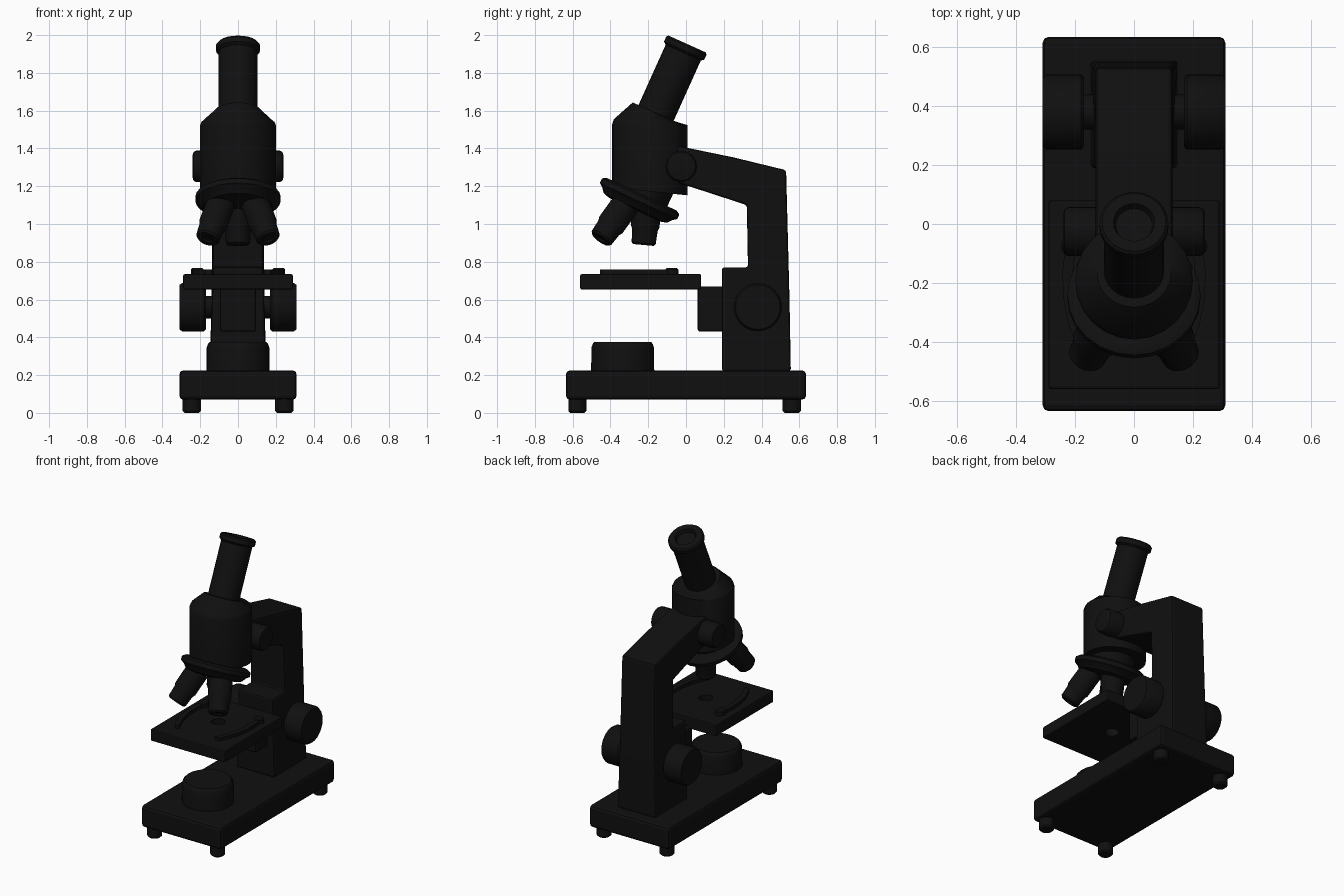
import bpy, bmesh, math
from mathutils import Vector, Matrix

if "Cube" in bpy.data.objects:
    bpy.data.objects.remove(bpy.data.objects["Cube"])

black = bpy.data.materials.new("black_enamel")
black.diffuse_color = (0.005, 0.005, 0.005, 1)
black.use_nodes = True
black.node_tree.nodes["Principled BSDF"].inputs["Base Color"].default_value = black.diffuse_color
SEG = 24


def finish(name, bm, smooth=True, bevel=0):
    bmesh.ops.remove_doubles(bm, verts=bm.verts, dist=1e-5)
    bmesh.ops.recalc_face_normals(bm, faces=bm.faces)
    me = bpy.data.meshes.new(name)
    bm.to_mesh(me)
    bm.free()
    me.materials.append(black)
    ob = bpy.data.objects.new(name, me)
    bpy.context.collection.objects.link(ob)
    if bevel:
        m = ob.modifiers.new("bevel", 'BEVEL')
        m.width, m.segments, m.limit_method = bevel, 2, 'ANGLE'
    if smooth:
        bpy.ops.object.select_all(action='DESELECT')
        ob.select_set(True)
        bpy.context.view_layer.objects.active = ob
        bpy.ops.object.shade_smooth_by_angle(angle=math.radians(35))
    return ob


def loft(name, rings):
    """Skin a list of equal-length rings and cap both ends."""
    bm = bmesh.new()
    rows = [[bm.verts.new(p) for p in r] for r in rings]
    for a, b in zip(rows, rows[1:]):
        for i in range(len(a)):
            j = (i + 1) % len(a)
            bm.faces.new((a[i], a[j], b[j], b[i]))
    bm.faces.new(rows[0])
    bm.faces.new(rows[-1])
    return finish(name, bm)


def ring(center, axis, r, n=SEG):
    q = Vector(axis).to_track_quat('Z', 'Y')
    return [Vector(center) + q @ Vector((r * math.cos(t), r * math.sin(t), 0))
            for t in (2 * math.pi * i / n for i in range(n))]


def lathe(name, base, axis, profile):
    """Profile is (radius, distance along axis) pairs."""
    d = Vector(axis).normalized()
    return loft(name, [ring(Vector(base) + d * h, d, r) for r, h in profile])


def box(name, lo, hi, bevel=0.015):
    lo, hi = Vector(lo), Vector(hi)
    bm = bmesh.new()
    bmesh.ops.create_cube(bm, size=1, matrix=Matrix.Translation((lo + hi) / 2)
                          @ Matrix.Diagonal((*(hi - lo), 1)))
    return finish(name, bm, False, bevel)


# Base, feet and lamp
box("base", (-.31, -.635, .07), (.31, .635, .225), .02)
for sx in (-1, 1):
    for y in (-.575, .56):
        lathe("foot", (sx * .245, y, 0), (0, 0, 1),
              [(.038, 0), (.048, .01), (.048, .075)])
lathe("lamp", (0, -.335, .22), (0, 0, 1),
      [(.167, 0), (.166, .125), (.158, .147), (.15, .155)])

# Arm: side profile extruded across, narrowing slightly upward
profile = [(.19, .22), (.555, .22), (.548, .6), (.53, 1.285), (.25, 1.353), (-.1, 1.425),
           (-.1, 1.235), (.0, 1.205), (.322, 1.1), (.328, .77), (.19, .77)]
bm = bmesh.new()
sides = []
for s in (-1, 1):
    sides.append([bm.verts.new((s * (.148 - .018 * min(1, (z - .22) / .7)), y, z))
                  for y, z in profile])
for i in range(len(profile)):
    j = (i + 1) % len(profile)
    bm.faces.new((sides[0][i], sides[0][j], sides[1][j], sides[1][i]))
for side in sides:
    bm.faces.new(side)
finish("arm", bm, False, .013)

# Stage with light hole, bracket and clips
stage = box("stage", (-.29, -.56, .653), (.29, .08, .735), .008)
cutter = lathe("stage_hole_cutter", (0, -.22, .6), (0, 0, 1), [(.045, 0), (.045, .2)])
cutter.hide_render = True
cutter.hide_set(True)
cut = stage.modifiers.new("hole", 'BOOLEAN')
cut.object, cut.operation = cutter, 'DIFFERENCE'
box("stage_bracket", (-.095, .062, .43), (.095, .2, .67), .012)
for s in (-1, 1):
    lathe("clip_screw", (s * .215, -.075, .73), (0, 0, 1), [(.034, 0), (.034, .03), (.028, .036)])
    path = [(.215, -.075), (.225, -.16), (.222, -.25), (.205, -.34), (.17, -.43), (.155, -.455)]
    loft("stage_clip", [[(s * (x + dx), y, z) for dx, z in
                         ((-.018, .733), (.018, .733), (.018, .758), (-.018, .758))]
                        for x, y in path])

# Focus knobs on both sides
for s in (-1, 1):
    lathe("coarse_knob", (s * .12, .38, .56), (s, 0, 0),
          [(.06, 0), (.06, .05), (.118, .05), (.128, .06), (.128, .175), (.118, .19)])
    lathe("fine_knob", (s * .1, -.025, 1.305), (s, 0, 0),
          [(.083, 0), (.083, .122), (.075, .136), (.06, .14)])

# Head: cylinder with slanted bottom, shoulder turned toward the tube
tube_dir = Vector((0, .41, .91)).normalized()
c = (0, -.192, 1.17)
bottom = [Vector((p.x, p.y, 1.172 - .1 * (p.y - c[1]))) for p in ring(c, (0, 0, 1), .2)]
loft("head", [bottom, ring((0, -.192, 1.525), (0, 0, 1), .2),
              ring((0, -.188, 1.54), (0, .08, .99), .194),
              ring((0, -.168, 1.592), tube_dir, .125)])

# Eyepiece tube with flange and recessed lens
lathe("eyepiece_tube", Vector((0, .006, 1.953)) - tube_dir * .45, tube_dir,
      [(.102, 0), (.102, .4), (.117, .412), (.117, .44), (.108, .45),
       (.07, .45), (.062, .425)])

# Turret: tilted disc with neck and hub
down = Vector((0, -.42, -.9)).normalized()
lathe("turret", Vector((0, -.245, 1.135)) - down * .1, down,
      [(.15, 0), (.15, .075), (.205, .075), (.226, .088), (.226, .115),
       (.205, .13), (.185, .155), (.15, .165)])

# Three objectives fanned around the turret axis
for x, y, z, d in ((-.162, -.452, .92, (-.3, -.57, -.79)),
                   (.162, -.452, .92, (.3, -.57, -.79)),
                   (0, -.225, .889, (0, -.09, -1))):
    d = Vector(d).normalized()
    lathe("objective", Vector((x, y, z)) - d * .24, d,
          [(.076, 0), (.076, .14), (.068, .16), (.064, .23), (.055, .24),
           (.03, .24), (.025, .23)])
